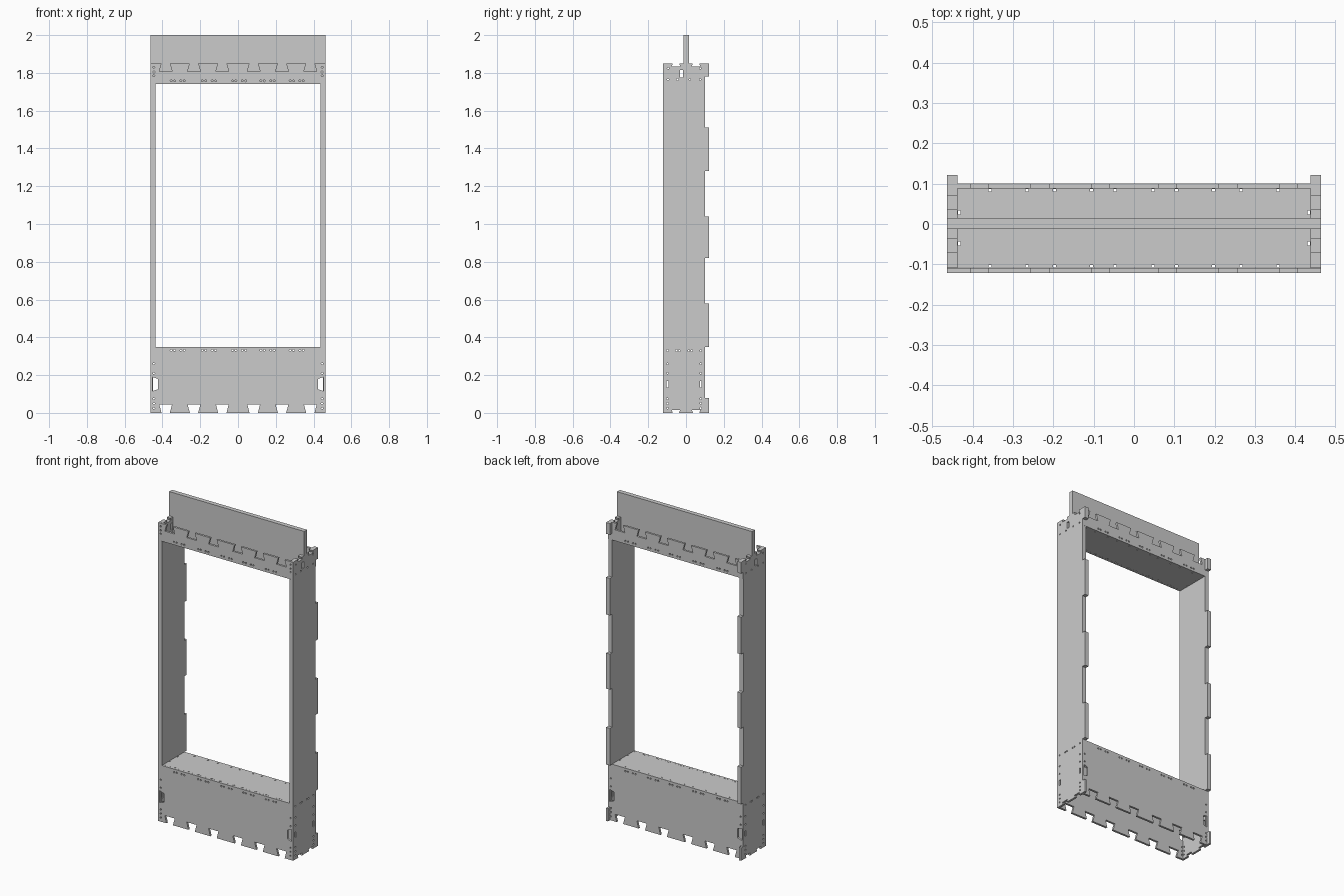
import bpy, bmesh, math
from mathutils import Matrix

if "Cube" in bpy.data.objects:
    bpy.data.objects.remove(bpy.data.objects["Cube"])

T = 0.013  # sheet thickness
FRONT = Matrix(((1, 0, 0), (0, 0, -1), (0, 1, 0))).to_4x4()   # sheet in x-z
SIDE = Matrix(((0, 0, 1), (1, 0, 0), (0, 1, 0))).to_4x4()     # sheet in y-z
FLAT = Matrix.Identity(4)                                     # sheet in x-y


def sheet(name, outline, holes, thick, frame, loc):
    """Cut a flat sheet with holes from closed 2D loops."""
    cu = bpy.data.curves.new(name, 'CURVE')
    cu.dimensions = '2D'
    cu.fill_mode = 'BOTH'
    cu.extrude = thick / 2
    for loop in [outline] + holes:
        sp = cu.splines.new('POLY')
        sp.points.add(len(loop) - 1)
        for p, (x, y) in zip(sp.points, loop):
            p.co = (x, y, 0, 1)
        sp.use_cyclic_u = True
    tmp = bpy.data.objects.new(name + "_outline", cu)
    bpy.context.collection.objects.link(tmp)
    dg = bpy.context.evaluated_depsgraph_get()
    me = bpy.data.meshes.new_from_object(tmp.evaluated_get(dg))
    bpy.data.objects.remove(tmp)
    me.transform(Matrix.Translation(loc) @ frame)
    bm = bmesh.new()
    bm.from_mesh(me)
    bmesh.ops.remove_doubles(bm, verts=bm.verts, dist=1e-5)
    bmesh.ops.recalc_face_normals(bm, faces=bm.faces)
    for f in bm.faces:
        f.smooth = False
    bm.to_mesh(me)
    bm.free()
    me.name = name
    ob = bpy.data.objects.new(name, me)
    bpy.context.collection.objects.link(ob)
    return ob


def rect(x0, x1, y0, y1):
    return [(x0, y0), (x1, y0), (x1, y1), (x0, y1)]


def hole(x, y, r=0.006):
    return [(x + r * math.cos(a * math.pi / 4), y + r * math.sin(a * math.pi / 4)) for a in range(8)]


def dovetails(centres, z, depth, narrow, wide):
    pts = []
    for c in centres:
        pts += [(c - narrow, z), (c - wide, z + depth), (c + wide, z + depth), (c + narrow, z)]
    return pts


# Front and back panels, dovetailed on their outer edge
CENTRES = [-0.383, -0.233, -0.083, 0.083, 0.233, 0.383]
SCREWS = [-0.345, -0.18, -0.02, 0.13, 0.285]


def face_panel(name, z_teeth, z_flat, depth, y, z_screw, edge_screws, grips):
    W = 0.463
    outline = [(-W, z_teeth)] + dovetails(CENTRES, z_teeth, depth, 0.022, 0.034)
    outline += [(W, z_teeth), (W, z_flat), (-W, z_flat)]
    holes = []
    for s in SCREWS:
        for d in (-0.009, 0.009, 0.043, 0.061):
            holes.append(hole(s + d, z_screw, 0.005))
    for m in (-1, 1):
        holes += [hole(m * 0.445, z, 0.005) for z in edge_screws]
        if grips:
            holes.append([(m * 0.453, 0.115), (m * 0.453, 0.19), (m * 0.424, 0.18), (m * 0.424, 0.125)])
    sheet(name, outline, holes, T, FRONT, (0, y, 0))


for side, y in (("front", -0.115), ("back", 0.094)):
    face_panel(side + "_lower_panel", 0, 0.35, 0.045, y, 0.331, (0.025, 0.05, 0.075, 0.21, 0.26), True)
    face_panel(side + "_upper_panel", 1.85, 1.74, -0.042, y, 1.758, (1.785, 1.805, 1.83), False)

# Side walls: outer full-height sheet plus inner liner above the base
TABS = [(0, 0.08), (0.35, 0.58), (0.82, 1.04), (1.28, 1.51), (1.78, 1.85)]


def wall_outline(z0):
    pts = []
    if z0 == 0:
        pts += [(-0.122, 0.35), (-0.108, 0.35), (-0.108, 0)]
        pts += dovetails((-0.053, 0.053), 0, 0.015, 0.017, 0.022)
    else:
        pts += [(-0.122, z0)]
    for a, b in TABS:
        if a < z0:
            continue
        before = 0.088 if a in (0.35, 1.78) else 0.1
        after = 0.088 if b == 0.08 else 0.1
        if a > z0:
            pts.append((before, a))
        pts += [(0.122, a), (0.122, b)]
        if b < 1.85:
            pts.append((after, b))
        if b == 1.51:
            pts += [(0.1, 1.74), (0.088, 1.74)]
    top = dovetails((0.053,), 1.85, -0.015, 0.017, 0.022)[::-1]
    top += [(0.015, 1.85), (0.015, 1.838), (-0.013, 1.838), (-0.013, 1.85)]
    top += dovetails((-0.053,), 1.85, -0.015, 0.017, 0.022)[::-1]
    return pts + top + [(-0.108, 1.85), (-0.108, 1.74), (-0.122, 1.74)]


upper_holes = [rect(-0.033, -0.016, 1.775, 1.815)]
upper_holes += [hole(y, z, 0.005) for y in (-0.095, 0.075) for z in (1.765, 1.825)]
upper_holes += [hole(y, 1.765, 0.005) for y in (-0.045, 0.02)]
lower_holes = [hole(y, z, 0.005) for y in (-0.098, 0.078) for z in (0.025, 0.05, 0.075, 0.21, 0.26, 0.33)]
lower_holes += [hole(y, 0.33, 0.005) for y in (-0.05, -0.035, 0.015, 0.03)]
lower_holes += [rect(y - 0.005, y + 0.005, 0.135, 0.17) for y in (-0.098, 0.078)]
for name, m in (("left", -1), ("right", 1)):
    sheet(name + "_outer_wall", wall_outline(0), upper_holes + lower_holes, T, SIDE, (m * 0.4565, 0, 0))
    sheet(name + "_inner_wall", wall_outline(0.35), upper_holes, T, SIDE, (m * 0.4435, 0, 0))

# Shelves closing the window opening at the bottom and top
slots = []
for m in (-1, 1):
    for x in (0.047, 0.105, 0.197, 0.265, 0.357):
        slots += [rect(m * x - 0.004, m * x + 0.004, y - 0.003, y + 0.003) for y in (-0.104, 0.084)]
    slots += [rect(m * 0.433 - 0.003, m * 0.433 + 0.003, y - 0.005, y + 0.005) for y in (-0.048, 0.028)]
sheet("lower_shelf", rect(-0.45, 0.45, -0.108, 0.088), slots, T, FLAT, (0, 0, 0.3435))
sheet("upper_shelf", rect(-0.437, 0.437, -0.108, 0.088), slots, T, FLAT, (0, 0, 1.7465))

# Header board standing in the slots of the side walls
board = [(-0.437, 1.753), (0.437, 1.753), (0.437, 1.838), (0.463, 1.838),
         (0.463, 2.0), (-0.463, 2.0), (-0.463, 1.838), (-0.437, 1.838)]
sheet("header_board", board, [], 0.028, FRONT, (0, 0.001, 0))
